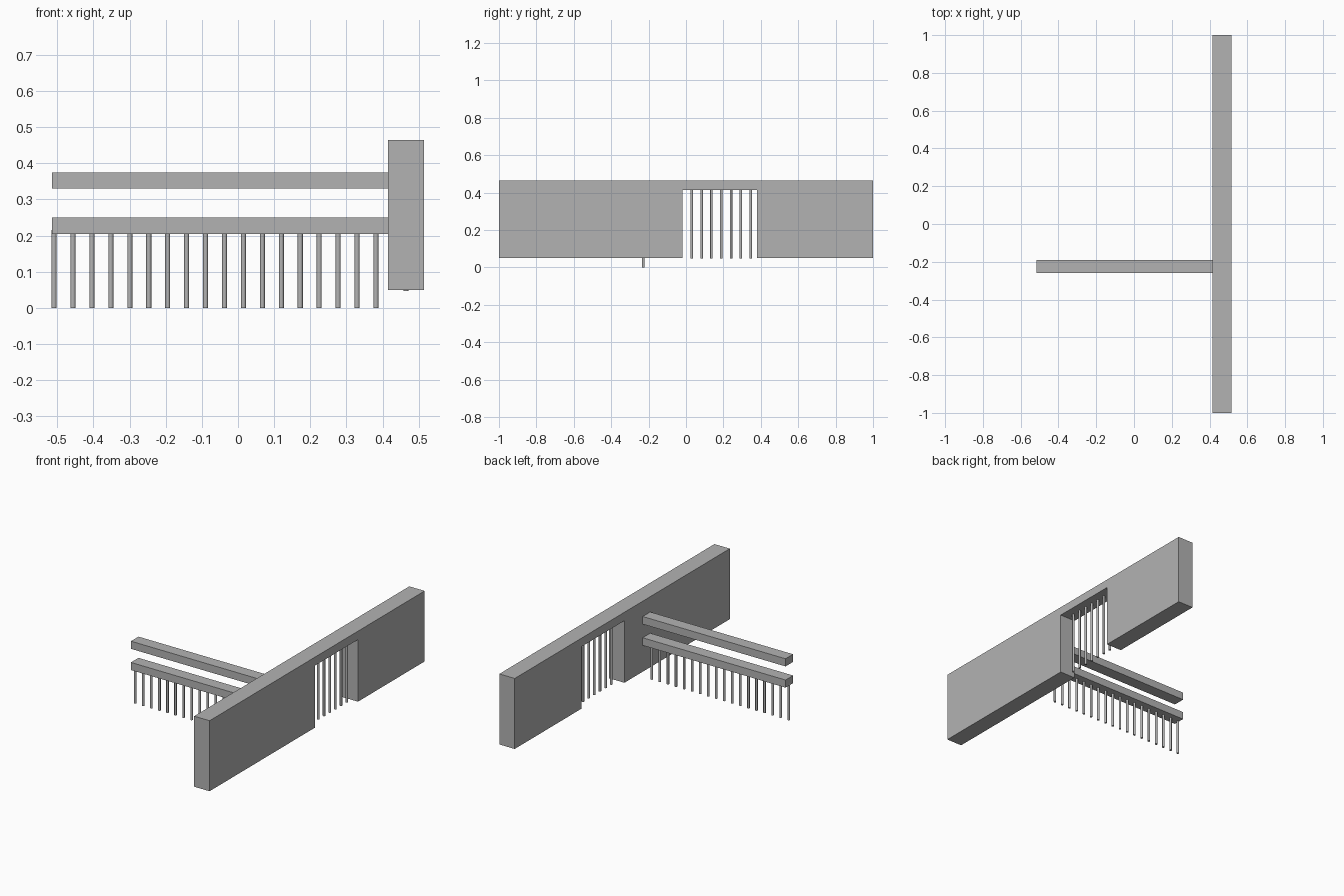
import bpy
import bmesh
from mathutils import Vector

cube = bpy.data.objects.get("Cube")
if cube:
    bpy.data.objects.remove(cube, do_unlink=True)

GREY = (0.45, 0.45, 0.45, 1.0)
mat = bpy.data.materials.new("plain grey")
mat.use_nodes = True
mat.diffuse_color = GREY
mat.node_tree.nodes["Principled BSDF"].inputs["Base Color"].default_value = GREY


def finish(name, bm):
    bmesh.ops.recalc_face_normals(bm, faces=bm.faces)
    mesh = bpy.data.meshes.new(name)
    bm.to_mesh(mesh)
    bm.free()
    mesh.materials.append(mat)
    obj = bpy.data.objects.new(name, mesh)
    bpy.context.collection.objects.link(obj)
    return obj


def box(name, low, high):
    low, high = Vector(low), Vector(high)
    bm = bmesh.new()
    bmesh.ops.create_cube(bm, size=1)
    bmesh.ops.scale(bm, vec=high - low, verts=bm.verts)
    bmesh.ops.translate(bm, vec=(low + high) / 2, verts=bm.verts)
    return finish(name, bm)


def bar(name, x, y, bottom, top, radius=0.007):
    bm = bmesh.new()
    bmesh.ops.create_cone(bm, cap_ends=True, segments=12, radius1=radius,
                          radius2=radius, depth=top - bottom)
    bmesh.ops.translate(bm, vec=(x, y, (bottom + top) / 2), verts=bm.verts)
    for face in bm.faces:
        face.smooth = abs(face.normal.z) < 0.5
    for edge in bm.edges:
        edge.smooth = all(f.smooth for f in edge.link_faces)
    return finish(name, bm)


# Long wall: one profile with the gateway notch, extruded through its thickness
X0, X1 = 0.415, 0.515
BASE, TOP, LINTEL = 0.05, 0.465, 0.415
GATE0, GATE1 = -0.02, 0.38
outline = [(-1, BASE), (GATE0, BASE), (GATE0, LINTEL), (GATE1, LINTEL),
           (GATE1, BASE), (1, BASE), (1, TOP), (-1, TOP)]
bm = bmesh.new()
face = bm.faces.new([bm.verts.new((X0, y, z)) for y, z in outline])
result = bmesh.ops.extrude_face_region(bm, geom=[face])
moved = [v for v in result["geom"] if isinstance(v, bmesh.types.BMVert)]
bmesh.ops.translate(bm, vec=(X1 - X0, 0, 0), verts=moved)
finish("wall", bm)

# Upright bars in the gateway
for i in range(7):
    bar(f"gate_bar_{i + 1}", (X0 + X1) / 2, 0.031 + i * 0.0525, 0.047, 0.425)

# Two rails running out from the wall
for name, bottom in (("lower_rail", 0.205), ("upper_rail", 0.33)):
    box(name, (-0.515, -0.26, bottom), (X0, -0.19, bottom + 0.045))

# Pickets hanging under the lower rail
for i in range(18):
    bar(f"picket_{i + 1}", -0.509 + i * 0.0524, -0.228, 0, 0.215)
